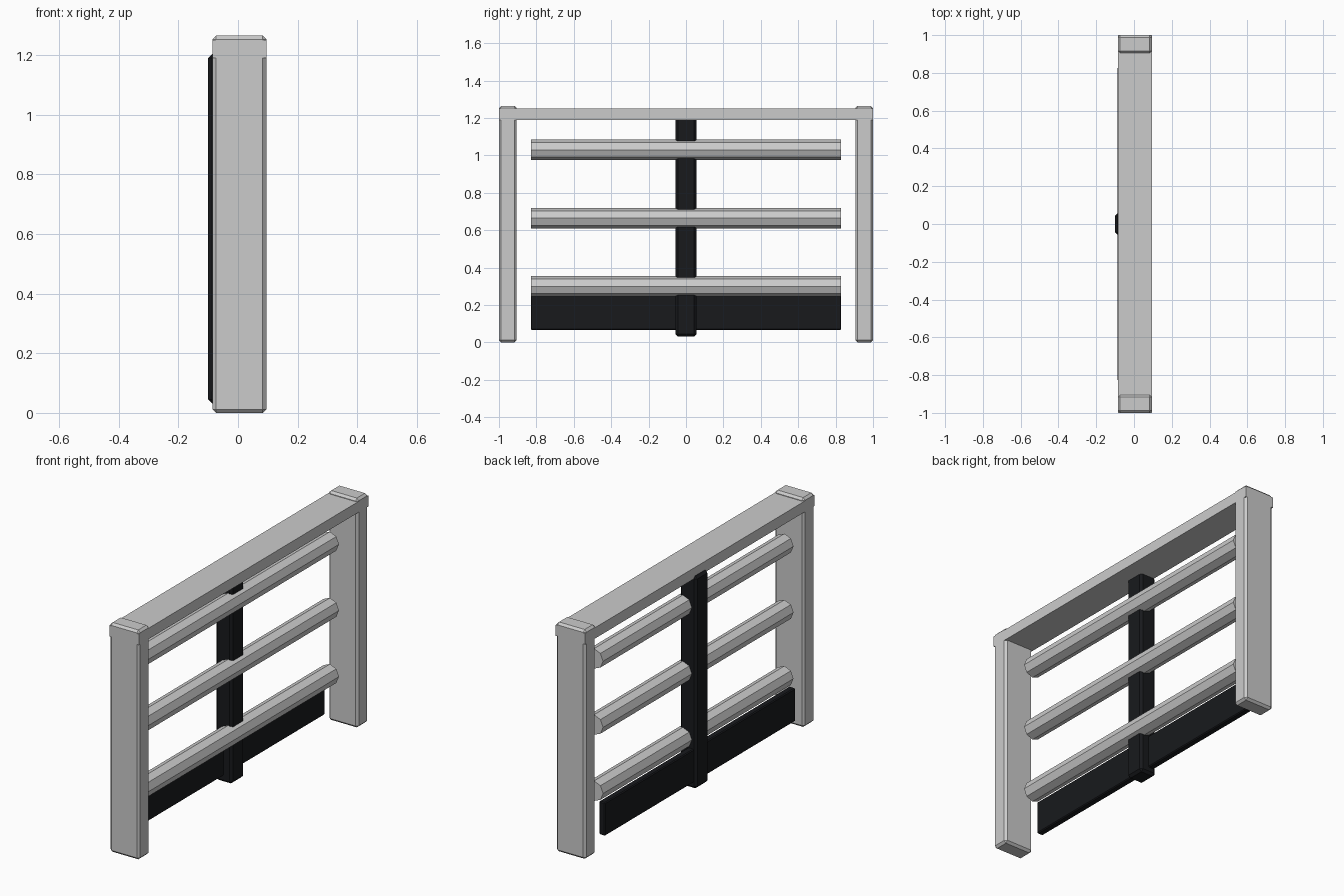
import bpy, math

if "Cube" in bpy.data.objects:
    bpy.data.objects.remove(bpy.data.objects["Cube"])

black = bpy.data.materials.new("black_rubber")
black.diffuse_color = (0.009, 0.010, 0.012, 1)
black.use_nodes = True
black.node_tree.nodes["Principled BSDF"].inputs["Base Color"].default_value = black.diffuse_color


def box(name, lo, hi, bevel=0.0, mat=None):
    """Box between two corners with optional flat chamfer."""
    bpy.ops.mesh.primitive_cube_add(size=1, location=[(a + b) / 2 for a, b in zip(lo, hi)])
    ob = bpy.context.object
    ob.name = name
    ob.scale = [b - a for a, b in zip(lo, hi)]
    bpy.ops.object.transform_apply(location=False, rotation=False, scale=True)
    if bevel:
        m = ob.modifiers.new("chamfer", 'BEVEL')
        m.width = bevel
        m.segments = 1
    if mat:
        ob.data.materials.append(mat)
    return ob


# end posts, chamfered, poking out above the top rail
for side, y0 in (("front", -1.0), ("back", 0.905)):
    box(side + "_post", (-0.085, y0, 0), (0.095, y0 + 0.095, 1.265), 0.012)

# sharp-edged top rail running through both posts
box("top_rail", (-0.085, -1, 1.19), (0.095, 1, 1.25))

# three octagonal horizontal bars
for i, z in enumerate((0.30, 0.665, 1.03)):
    bpy.ops.mesh.primitive_cylinder_add(vertices=8, radius=0.055, depth=1.66,
                                        location=(-0.02, 0, z),
                                        rotation=(math.pi / 2, 0, 0))
    bpy.context.object.name = f"cross_bar_{i + 1}"

# black upright strap and lower board
box("centre_strap", (-0.1, -0.056, 0.032), (0.0, 0.056, 1.203), 0.013, black)
box("lower_board", (-0.087, -0.83, 0.068), (-0.05, 0.83, 0.252), 0.005, black)
